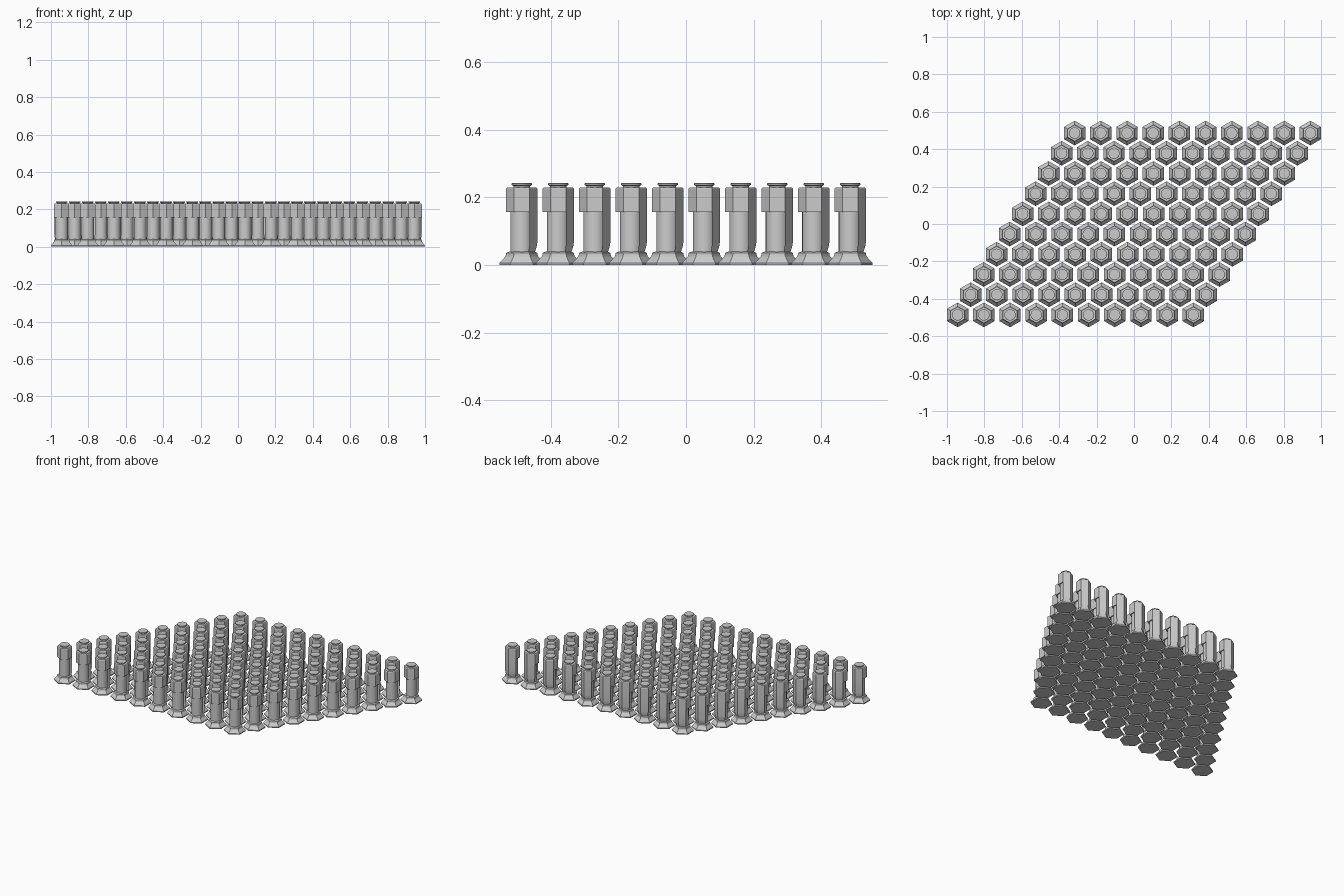
import bpy, bmesh
from math import sin, cos, pi, radians

if "Cube" in bpy.data.objects:
    bpy.data.objects.remove(bpy.data.objects["Cube"])

COLS, ROWS = 10, 10
DX, DY, SHIFT = 0.14, 0.108, 0.0695


def loft(bm, rings):
    """Skin a stack of equal-sized rings and cap both ends."""
    loops = [[bm.verts.new(p) for p in ring] for ring in rings]
    n = len(loops[0])
    for a, b in zip(loops, loops[1:]):
        for i in range(n):
            j = (i + 1) % n
            bm.faces.new((a[i], a[j], b[j], b[i]))
    bm.faces.new(loops[0][::-1])
    bm.faces.new(loops[-1])


def lathe(bm, profile, sides):
    """Prism stack from (radius, z) pairs, corners pointing along y."""
    loft(bm, [[(r * cos(pi / 2 + 2 * pi * i / sides),
                r * sin(pi / 2 + 2 * pi * i / sides), z)
               for i in range(sides)] for r, z in profile])


bm = bmesh.new()
# hexagonal flared foot
lathe(bm, [(0.066, 0), (0.066, 0.006), (0.048, 0.026), (0.046, 0.036), (0.037, 0.040)], 6)
# round shaft
lathe(bm, [(0.034, 0.03), (0.034, 0.165)], 24)
# hexagonal head
lathe(bm, [(0.046, 0.157), (0.046, 0.226), (0.043, 0.230)], 6)
# necked round cap
lathe(bm, [(0.025, 0.225), (0.025, 0.234), (0.030, 0.237), (0.030, 0.241), (0.027, 0.243)], 24)
# full-height back rib following the two rear hexagon faces, tucked in at the foot
rings = []
for r, z in [(0.038, 0.030), (0.040, 0.042), (0.044, 0.054), (0.046, 0.066), (0.046, 0.16)]:
    rings.append([(r * cos(radians(a)), r * sin(radians(a)), z) for a in (30, 90, 150)])
loft(bm, rings)
bmesh.ops.recalc_face_normals(bm, faces=bm.faces)
mesh = bpy.data.meshes.new("post")
bm.to_mesh(mesh)
bm.free()

# smooth only the round parts
mesh.shade_smooth()
mesh.set_sharp_from_angle(angle=radians(25))

# slanted grid of posts
for row in range(ROWS):
    for col in range(COLS):
        post = bpy.data.objects.new("post_%d_%d" % (row, col), mesh)
        post.location = ((col - 4.5) * DX + (row - 4.5) * SHIFT, (row - 4.5) * DY, 0)
        bpy.context.collection.objects.link(post)
